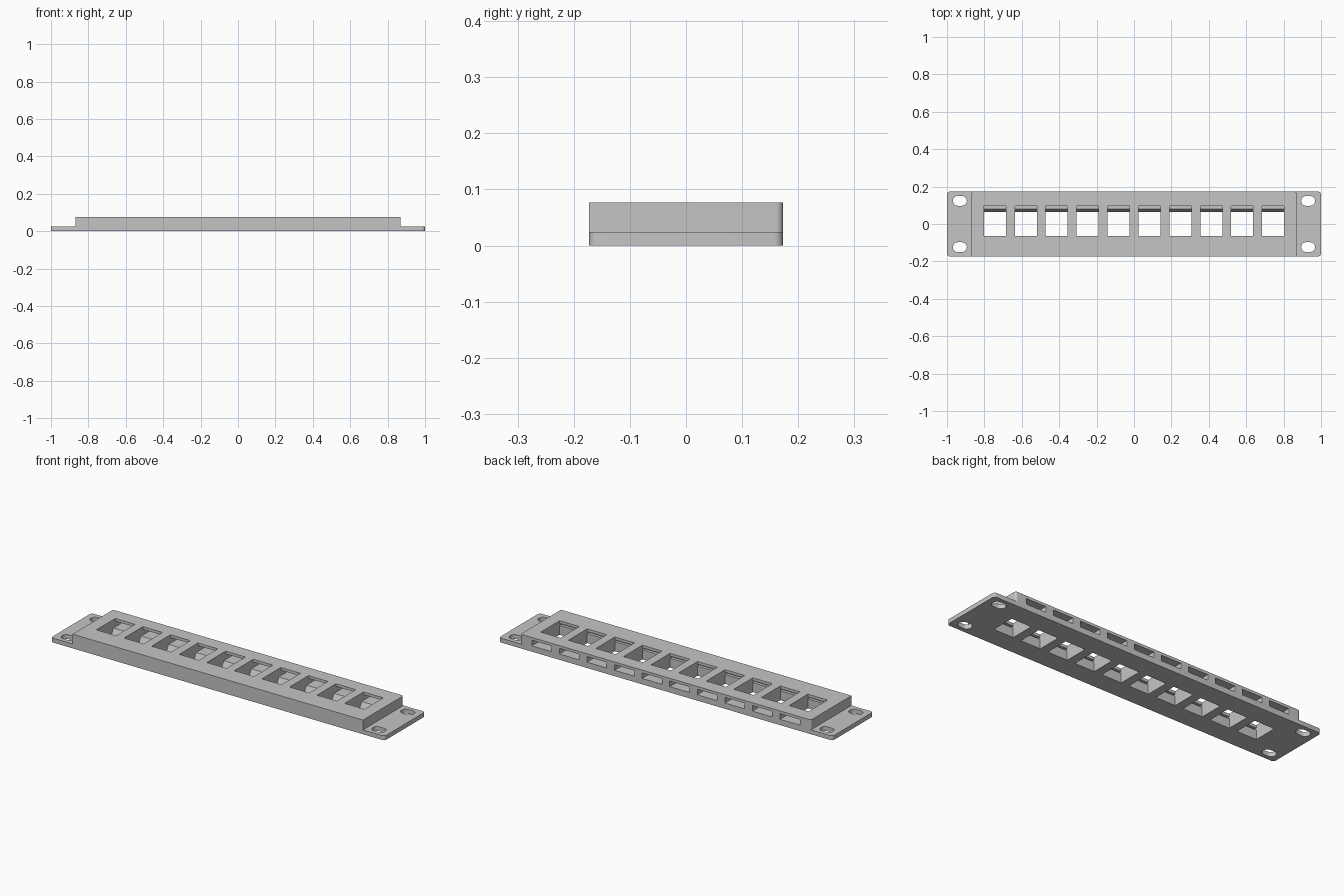
import bpy, bmesh, math
from mathutils import Vector

if "Cube" in bpy.data.objects:
    bpy.data.objects.remove(bpy.data.objects["Cube"])

grey = bpy.data.materials.new("light_grey")
grey.diffuse_color = (0.56, 0.56, 0.56, 1)
grey.use_nodes = True
grey.node_tree.nodes["Principled BSDF"].inputs["Base Color"].default_value = grey.diffuse_color


def prism(name, points, direction):
    """Closed solid made by sweeping a planar outline along a direction."""
    bm = bmesh.new()
    face = bm.faces.new([bm.verts.new(p) for p in points])
    res = bmesh.ops.extrude_face_region(bm, geom=[face])
    moved = [g for g in res["geom"] if isinstance(g, bmesh.types.BMVert)]
    bmesh.ops.translate(bm, verts=moved, vec=Vector(direction))
    bmesh.ops.recalc_face_normals(bm, faces=bm.faces[:])
    mesh = bpy.data.meshes.new(name)
    bm.to_mesh(mesh)
    bm.free()
    mesh.materials.append(grey)
    obj = bpy.data.objects.new(name, mesh)
    bpy.context.collection.objects.link(obj)
    return obj


def rounded(cx, cy, hx, hy, radii, z, steps=6):
    """Rectangle outline; corner radii run back-right, back-left, front-left, front-right."""
    pts = []
    for i, (sx, sy) in enumerate([(1, 1), (-1, 1), (-1, -1), (1, -1)]):
        r = radii[i]
        for k in range(steps + 1 if r else 1):
            a = math.pi / 2 * (i + k / steps)
            pts.append((cx + sx * (hx - r) + r * math.cos(a) if r else cx + sx * hx,
                        cy + sy * (hy - r) + r * math.sin(a) if r else cy + sy * hy, z))
    return pts


def boolean(target, tool, operation):
    mod = target.modifiers.new(operation.lower(), "BOOLEAN")
    mod.operation, mod.solver, mod.object = operation, "EXACT", tool
    bpy.context.view_layer.objects.active = target
    bpy.ops.object.modifier_apply(modifier=mod.name)
    bpy.data.objects.remove(tool)


# Mounting plate with rounded corners, and the raised block on it
panel = prism("patch_panel", rounded(0, 0, 1, 0.173, [0.016] * 4, 0), (0, 0, 0.024))
block = prism("raised_block", rounded(0, 0, 0.87, 0.173, [0.012, 0.012, 0, 0], 0),
              (0, 0, 0.077))
boolean(panel, block, "UNION")

# Socket cross-section (y, z): sloped clip floor, rear slot, top lips, front hook pocket
socket = [(-0.065, -0.02), (0.065, -0.02), (0.065, 0.003), (0.08, 0.0315),
          (0.2, 0.0315), (0.2, 0.062), (0.0965, 0.062), (0.0965, 0.1),
          (-0.065, 0.1), (-0.065, 0.062), (-0.081, 0.062), (-0.081, 0.051),
          (-0.065, 0.051)]
for i in range(10):
    x = (i - 4.5) * 0.1653
    cutter = prism("socket_cutter", [(x - 0.059, y, z) for y, z in socket], (0.118, 0, 0))
    boolean(panel, cutter, "DIFFERENCE")

# Screw slots in the ears
for sx in (-1, 1):
    for sy in (-1, 1):
        cutter = prism("screw_slot_cutter",
                       rounded(sx * 0.931, sy * 0.1235, 0.037, 0.026, [0.0255] * 4, -0.02),
                       (0, 0, 0.08))
        boolean(panel, cutter, "DIFFERENCE")

# Smooth the rounded corners, keep the rest crisp
panel.select_set(True)
bpy.context.view_layer.objects.active = panel
bpy.ops.object.shade_smooth_by_angle(angle=math.radians(25))
